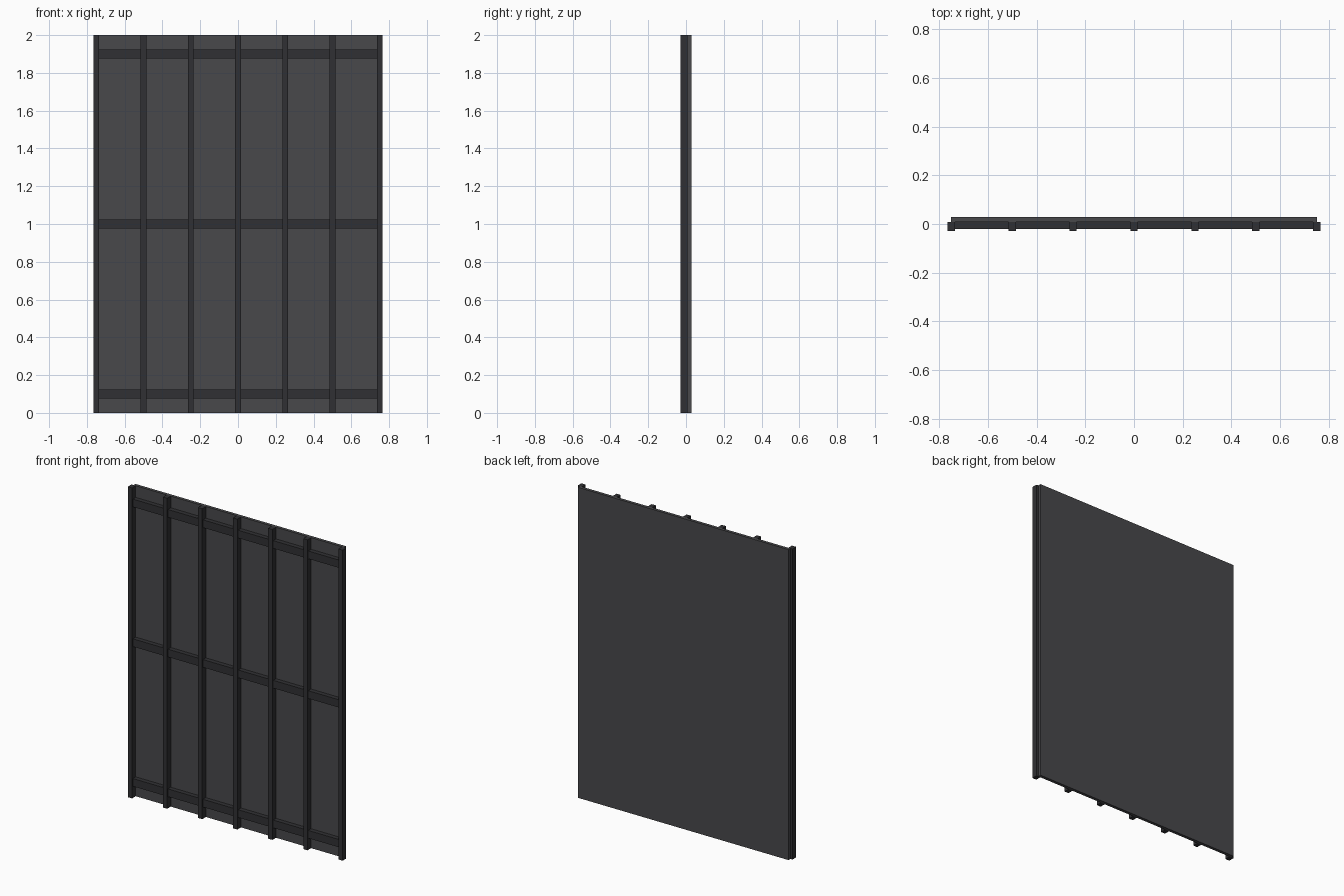
import bpy

if "Cube" in bpy.data.objects:
    bpy.data.objects.remove(bpy.data.objects["Cube"])

def material(name, rgb):
    m = bpy.data.materials.new(name)
    m.diffuse_color = (*rgb, 1)
    m.use_nodes = True
    m.node_tree.nodes["Principled BSDF"].inputs["Base Color"].default_value = m.diffuse_color
    return m

sheet_mat = material("panel_grey", (0.065, 0.065, 0.07))
bar_mat = material("bar_grey", (0.03, 0.03, 0.033))

def box(name, x, y, z, mat):
    """Axis-aligned box from (min, max) ranges."""
    bpy.ops.mesh.primitive_cube_add(size=1, location=[(a + b) / 2 for a, b in (x, y, z)])
    ob = bpy.context.object
    ob.name = name
    ob.scale = [b - a for a, b in (x, y, z)]
    bpy.ops.object.transform_apply(location=False, rotation=False, scale=True)
    ob.data.materials.append(mat)
    return ob

JOIN = 0.0085   # plane where the bars meet the sheet

# Backing sheet
box("back_panel", (-0.75, 0.75), (JOIN, 0.0285), (0, 2), sheet_mat)

# Vertical bars
for i in range(7):
    x = -0.75 + i * 0.25
    box(f"vertical_bar_{i + 1}", (x - 0.015, x + 0.015), (-0.0285, JOIN), (0, 2), bar_mat)

# Horizontal rails, set slightly behind the bar fronts
for i, z in enumerate((0.1, 1.0, 1.9)):
    box(f"cross_rail_{i + 1}", (-0.75, 0.75), (-0.0205, JOIN), (z - 0.025, z + 0.025), bar_mat)
